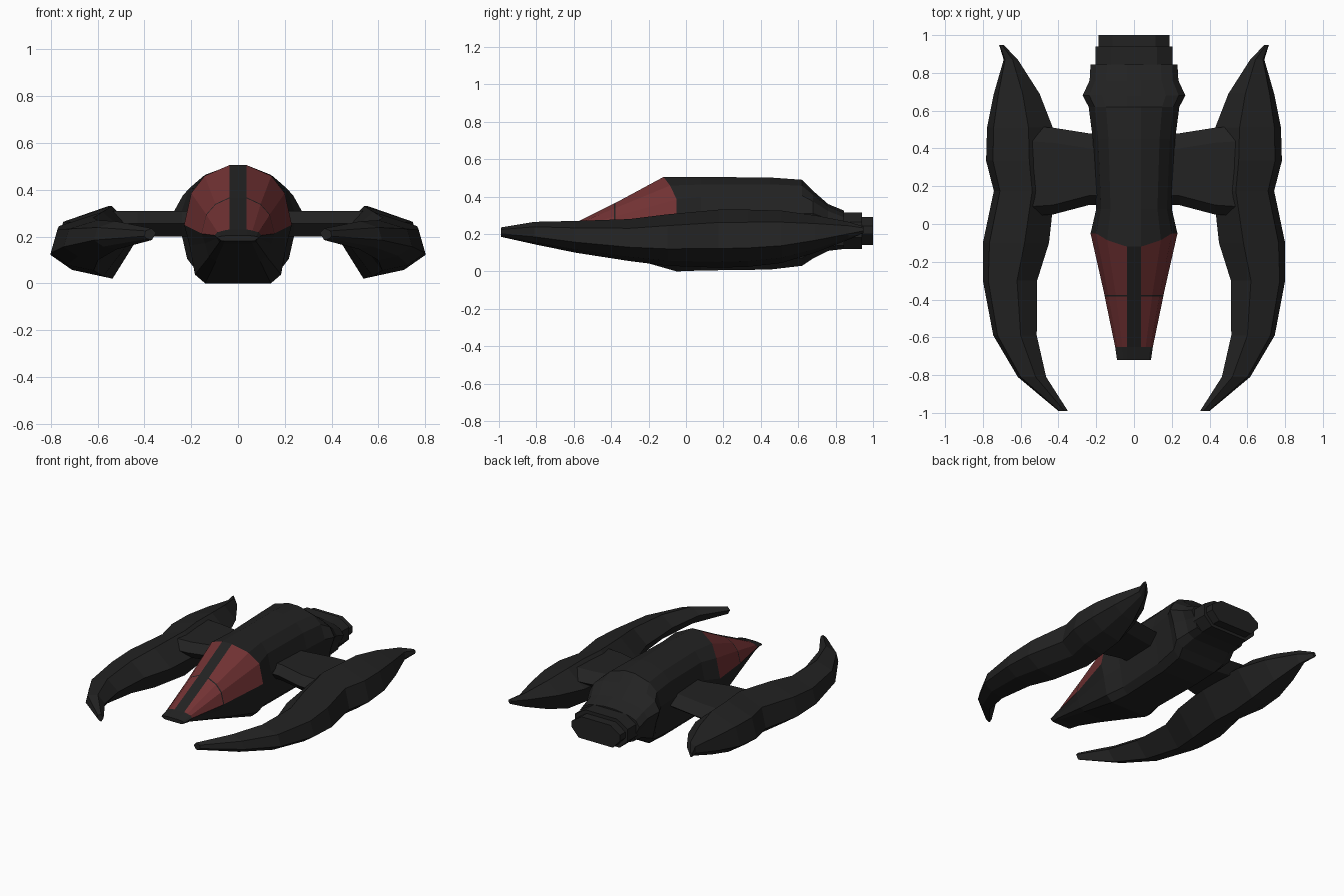
import bpy, bmesh

if "Cube" in bpy.data.objects:
    bpy.data.objects.remove(bpy.data.objects["Cube"])


def material(name, rgb):
    m = bpy.data.materials.new(name)
    m.diffuse_color = (*rgb, 1)
    m.use_nodes = True
    m.node_tree.nodes["Principled BSDF"].inputs["Base Color"].default_value = m.diffuse_color
    return m


DARK = material("dark_hull", (0.016, 0.016, 0.016))
RED = material("red_glass", (0.17, 0.032, 0.034))


def loft(name, rings, red=lambda s, j: False, mirror=False):
    """Skin a list of equal-length point rings, cap both ends, shade flat."""
    bm = bmesh.new()
    vs = [[bm.verts.new(p) for p in r] for r in rings]
    n = len(rings[0])
    for s in range(len(vs) - 1):
        for j in range(n):
            k = (j + 1) % n
            f = bm.faces.new((vs[s][j], vs[s][k], vs[s + 1][k], vs[s + 1][j]))
            f.material_index = 1 if red(s, j) else 0
    bm.faces.new(vs[0])
    bm.faces.new(vs[-1])
    bmesh.ops.recalc_face_normals(bm, faces=bm.faces)
    me = bpy.data.meshes.new(name)
    bm.to_mesh(me)
    bm.free()
    me.materials.append(DARK)
    me.materials.append(RED)
    ob = bpy.data.objects.new(name, me)
    bpy.context.collection.objects.link(ob)
    if mirror:
        ob.modifiers.new("mirror", 'MIRROR')
    return ob


def hull_ring(y, w, top, waist, bottom, lead=0):
    """Domed section with a spine strip; lead pulls the crown forward."""
    up, down = top - waist, waist - bottom
    half = [(.037, y - lead, top), (.62 * w, y - lead / 2, waist + .82 * up),
            (.87 * w, y, waist + .53 * up), (w, y, waist), (.9 * w, y, waist - .35 * down),
            (.8 * w, y, waist - .85 * down), (.61 * w, y, bottom)]
    return half + [(-x, yy, z) for x, yy, z in reversed(half)]


# Fuselage: nose wedge, canopy, body, tapering tail (y, half width, top, waist, bottom)
hull = [(-.72, .09, .205, .195, .18), (-.65, .1, .23, .205, .17),
        (-.384, .155, .363, .212, .096), (-.376, .156, .367, .213, .093),
        (-.05, .23, .505, .25, 0, .07), (.08, .2, .505, .28, .005),
        (.45, .218, .502, .3, .01), (.62, .24, .49, .31, .03),
        (.68, .272, .43, .31, .07), (.76, .235, .36, .28, .11), (.845, .23, .325, .25, .12)]
loft("fuselage", [hull_ring(*s) for s in hull],
     red=lambda s, j: s in (1, 3) and j in (0, 1, 2, 10, 11, 12))


# Stepped engine block at the tail
def engine_ring(name, w, z0, z1, y0, y1):
    half = [(w * .6, z1), (w, z1 - .05), (w, z0 + .06), (w * .7, z0)]
    outline = half + [(-x, z) for x, z in reversed(half)]
    loft(name, [[(x, y, z) for x, z in outline] for y in (y0, y1)])


engine_ring("engine_collar", .205, .12, .315, .83, .94)
engine_ring("engine_nozzle", .188, .14, .292, .93, 1.0)


def wing_ring(y, inner, outer, top, bottom):
    """Arched section: inner edge, ridge, shoulder, outer edge, two keel points."""
    w, h = outer - inner, top - bottom
    shape = ((0, .6), (.37, 1), (.9, .78), (1, .33), (.74, .1), (.36, 0))
    return [(inner + a * w, y, bottom + b * h) for a, b in shape]


# Curved side wing (y, inner x, outer x, top, bottom)
wing = [(-.99, .35, .4, .235, .185), (-.81, .465, .615, .265, .145), (-.59, .515, .745, .27, .1),
        (-.3, .513, .8, .28, .055), (-.1, .45, .8, .305, .03), (.175, .42, .742, .33, .02),
        (.335, .42, .783, .33, .025), (.51, .43, .778, .325, .045), (.69, .5, .742, .3, .1),
        (.87, .615, .69, .265, .17), (.948, .69, .714, .24, .205)]
loft("wing", [wing_ring(*s) for s in wing], mirror=True)


# Pylon joining wing to fuselage
def pylon_ring(x, y0, y1):
    return [(x, y0, .255), (x, y0 + .05, .31), (x, y1 - .08, .31),
            (x, y1, .255), (x, y1 - .08, .2), (x, y0 + .05, .2)]


loft("pylon", [pylon_ring(.15, .1, .47), pylon_ring(.24, .1, .48),
               pylon_ring(.43, .05, .51), pylon_ring(.58, .04, .52)], mirror=True)
